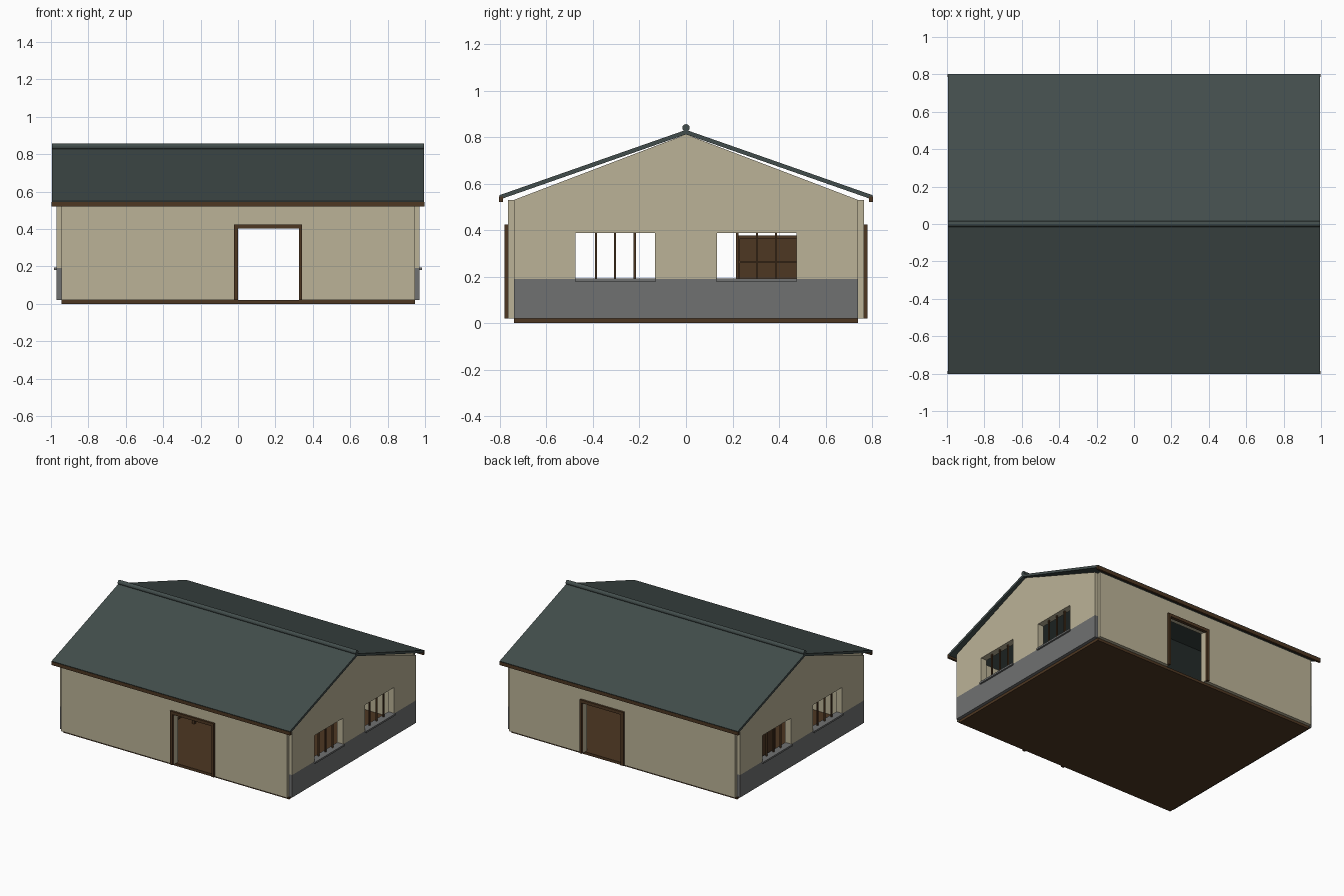
import bpy, bmesh, math

if "Cube" in bpy.data.objects:
    bpy.data.objects.remove(bpy.data.objects["Cube"])


def mat(name, rgb):
    m = bpy.data.materials.new(name)
    m.diffuse_color = (*rgb, 1)
    m.use_nodes = True
    m.node_tree.nodes["Principled BSDF"].inputs["Base Color"].default_value = m.diffuse_color
    return m


PLASTER = mat("cream plaster", (0.50, 0.45, 0.31))
STONE = mat("grey stone", (0.16, 0.165, 0.165))
TILE = mat("dark slate roof", (0.055, 0.075, 0.072))
WOOD = mat("dark brown wood", (0.075, 0.038, 0.016))


def finish(name, bm, m):
    bmesh.ops.recalc_face_normals(bm, faces=bm.faces)
    me = bpy.data.meshes.new(name)
    bm.to_mesh(me)
    bm.free()
    me.materials.append(m)
    ob = bpy.data.objects.new(name, me)
    bpy.context.collection.objects.link(ob)
    return ob


def boxes(name, m, *spans):
    """One object from boxes given as (x0, x1, y0, y1, z0, z1)."""
    bm = bmesh.new()
    for x0, x1, y0, y1, z0, z1 in spans:
        vs = bmesh.ops.create_cube(bm, size=1)["verts"]
        for v in vs:
            v.co = ((x0 + x1) / 2 + v.co.x * (x1 - x0),
                    (y0 + y1) / 2 + v.co.y * (y1 - y0),
                    (z0 + z1) / 2 + v.co.z * (z1 - z0))
    return finish(name, bm, m)


def extrude_x(name, m, profile, x0, x1):
    """Extrude a (y, z) outline along x."""
    bm = bmesh.new()
    a = [bm.verts.new((x0, y, z)) for y, z in profile]
    b = [bm.verts.new((x1, y, z)) for y, z in profile]
    bm.faces.new(a)
    bm.faces.new(b[::-1])
    n = len(a)
    for i in range(n):
        j = (i + 1) % n
        bm.faces.new((a[i], b[i], b[j], a[j]))
    return finish(name, bm, m)


def side(s, a, b):
    """Order a mirrored range."""
    return (a, b) if s > 0 else (-b, -a)


# floor slab
boxes("floor", WOOD, (-0.945, 0.945, -0.74, 0.74, 0, 0.02))

# front and back: walls with a doorway, and door frames
D0, D1, DTOP = 0.0, 0.325, 0.41
for s, n in ((-1, "front"), (1, "back")):
    y = side(s, 0.715, 0.765)
    boxes(n + "_wall", PLASTER,
          (-0.945, D0, *y, 0.02, 0.53),
          (D1, 0.945, *y, 0.02, 0.53),
          (D0, D1, *y, DTOP, 0.53))
    f = side(s, 0.755, 0.78)
    boxes(n + "_door_frame", WOOD,
          (D0 - 0.022, D0, *f, 0.02, 0.42),
          (D1, D1 + 0.018, *f, 0.02, 0.42),
          (D0 - 0.022, D1 + 0.018, *f, 0.402, 0.425))

# gable ends: stone plinth, wall with two windows, gable, bars and sills
W0, W1, Z0, Z1 = 0.133, 0.475, 0.19, 0.387
for s, n in ((-1, "left"), (1, "right")):
    x = side(s, 0.92, 0.97)
    boxes(n + "_plinth", STONE, (*x, -0.74, 0.74, 0.02, Z0))
    boxes(n + "_wall", PLASTER,
          (*x, -0.74, -W1, Z0, Z1), (*x, -W0, W0, Z0, Z1),
          (*x, W1, 0.74, Z0, Z1), (*x, -0.74, 0.74, Z1, 0.53))
    extrude_x(n + "_gable", PLASTER,
              [(-0.74, 0.53), (0.74, 0.53), (0, 0.812)], *x)
    bx = side(s, 0.94, 0.95)
    boxes(n + "_window_bars", WOOD,
          *[(*bx, t * c - 0.005, t * c + 0.005, Z0, Z1)
            for t in (-1, 1) for c in (0.22, 0.305, 0.387)])
    sx = side(s, 0.93, 0.983)
    boxes(n + "_window_sills", STONE,
          *[(*sx, *side(t, W0 - 0.003, W1 + 0.003), 0.18, 0.193)
            for t in (-1, 1)])

# roof slopes, eaves boards and ridge
for s, n in ((-1, "front"), (1, "back")):
    extrude_x(n + "_roof", TILE,
              [(0, 0.812), (s * 0.797, 0.533),
               (s * 0.803, 0.55), (0, 0.831)], -0.995, 0.995)
    boxes(n + "_eaves_board", WOOD,
          (-0.998, 0.998, *side(s, 0.787, 0.803), 0.52, 0.545))
bm = bmesh.new()
bmesh.ops.create_cone(bm, cap_ends=True, segments=12, radius1=0.016,
                      radius2=0.016, depth=1.99)
for v in bm.verts:
    v.co = (v.co.z, v.co.y, v.co.x + 0.84)
finish("roof_ridge", bm, TILE)

# interior shelf unit
boxes("shelf_unit", WOOD,
      (-0.90, -0.89, 0.22, 0.70, 0.02, 0.37),
      (-0.90, -0.78, 0.22, 0.70, 0.365, 0.378),
      (-0.89, -0.78, 0.22, 0.70, 0.258, 0.268),
      (-0.89, -0.78, 0.22, 0.70, 0.14, 0.15),
      (-0.90, -0.78, 0.22, 0.232, 0.02, 0.37),
      (-0.90, -0.78, 0.688, 0.70, 0.02, 0.37))

# interior low table
boxes("low_table", WOOD,
      (-0.62, -0.25, -0.38, -0.12, 0.135, 0.15),
      *[(a, a + 0.02, b, b + 0.02, 0.02, 0.135)
        for a in (-0.61, -0.28) for b in (-0.37, -0.15)])
